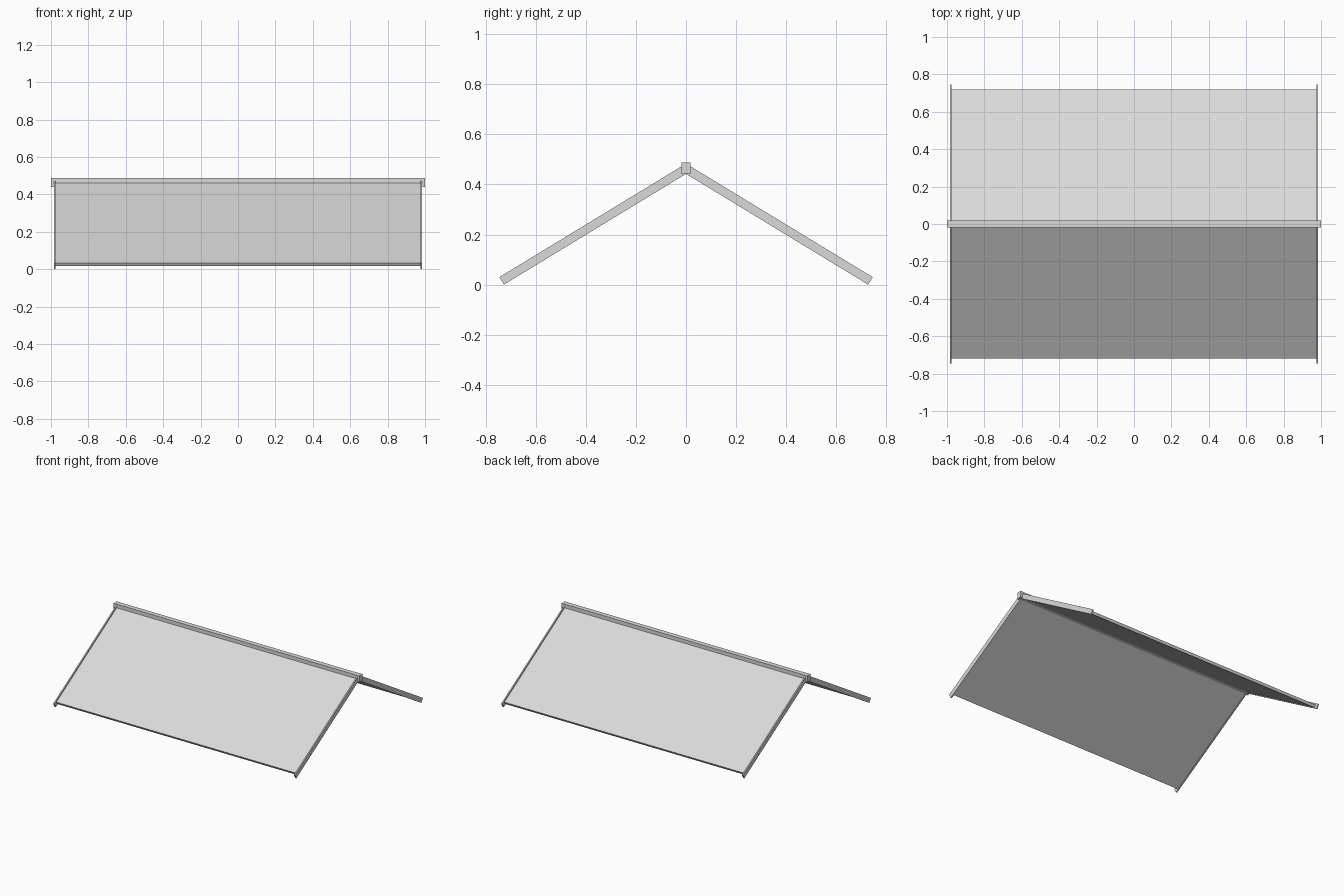
import bpy
import bmesh
from math import radians, sin, cos, tan
from mathutils import Vector

cube = bpy.data.objects.get("Cube")
if cube:
    bpy.data.objects.remove(cube, do_unlink=True)

PITCH = radians(31.3)
EAVE_Y, EAVE_Z = 0.745, 0.03   # upper corner of the rafter ends

grey = bpy.data.materials.new("light_grey")
grey.use_nodes = True
colour = (0.7, 0.7, 0.7, 1)
grey.diffuse_color = colour
grey.node_tree.nodes["Principled BSDF"].inputs["Base Color"].default_value = colour


def extrude_profile(name, profile, x0, x1):
    """Extrude a closed (y, z) outline along x."""
    bm = bmesh.new()
    face = bm.faces.new([bm.verts.new((x0, y, z)) for y, z in profile])
    out = bmesh.ops.extrude_face_region(bm, geom=[face])
    verts = [v for v in out["geom"] if isinstance(v, bmesh.types.BMVert)]
    bmesh.ops.translate(bm, verts=verts, vec=Vector((x1 - x0, 0, 0)))
    bmesh.ops.recalc_face_normals(bm, faces=bm.faces)
    mesh = bpy.data.meshes.new(name)
    bm.to_mesh(mesh)
    bm.free()
    mesh.materials.append(grey)
    obj = bpy.data.objects.new(name, mesh)
    bpy.context.collection.objects.link(obj)
    return obj


def slope_profile(side, inset, depth, thickness):
    """Sloping board, square-cut at the eave and mitred at the ridge.
    inset runs along the slope, depth is measured below the rafter top."""
    y = EAVE_Y - inset * cos(PITCH) - depth * sin(PITCH)
    z = EAVE_Z + inset * sin(PITCH) - depth * cos(PITCH)
    y2, z2 = y - thickness * sin(PITCH), z - thickness * cos(PITCH)
    points = [(y, z), (0, z + y * tan(PITCH)), (0, z2 + y2 * tan(PITCH)), (y2, z2)]
    return [(side * py, pz) for py, pz in points]


for side, label in ((-1, "front"), (1, "back")):
    # Roof panel
    extrude_profile(label + "_roof_panel", slope_profile(side, 0.024, 0.01, 0.02), -0.976, 0.976)
    # Rafters along both gable ends
    for end, hand in ((-1, "right"), (1, "left")):
        extrude_profile(f"{label}_{hand}_rafter", slope_profile(side, 0, 0, 0.035),
                        end * 0.975, end * 0.984)

# Ridge beam
half = 0.018
extrude_profile("ridge_beam", [(-half, 0.441), (half, 0.441), (half, 0.487), (-half, 0.487)], -1, 1)
